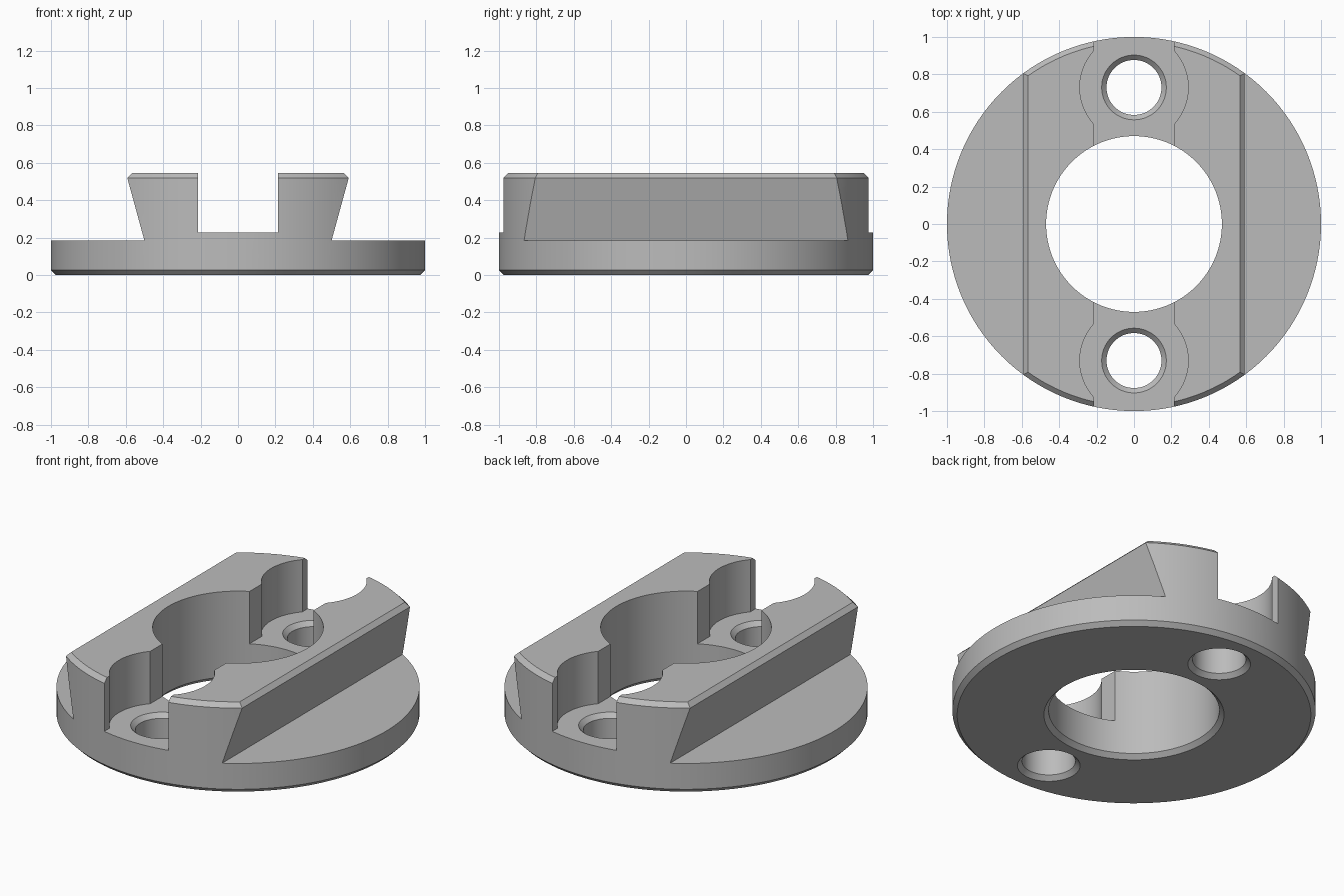
import bpy, bmesh, math

if "Cube" in bpy.data.objects:
    bpy.data.objects.remove(bpy.data.objects["Cube"], do_unlink=True)

# Main dimensions
BASE_TOP, FLOOR, TOP, BEVEL = 0.183, 0.227, 0.545, 0.026
HOLE_Y, HOLE_R, BORE_R = 0.73, 0.147, 0.47
SLOT_X, POCKET_R = 0.215, 0.29

metal = bpy.data.materials.new("plain_grey")
metal.use_nodes = True
grey = (0.5, 0.5, 0.5, 1)
metal.diffuse_color = grey
metal.node_tree.nodes["Principled BSDF"].inputs["Base Color"].default_value = grey


def make_object(name, bm):
    bmesh.ops.recalc_face_normals(bm, faces=bm.faces)
    mesh = bpy.data.meshes.new(name)
    bm.to_mesh(mesh)
    bm.free()
    mesh.materials.append(metal)
    obj = bpy.data.objects.new(name, mesh)
    bpy.context.collection.objects.link(obj)
    return obj


def lathe(name, profile, y=0, sides=128):
    """Stack of rings from (radius, z) pairs, capped at both ends."""
    bm = bmesh.new()
    rings = [[bm.verts.new((r * math.cos(i * math.tau / sides),
                            y + r * math.sin(i * math.tau / sides), z))
              for i in range(sides)] for r, z in profile]
    for low, high in zip(rings, rings[1:]):
        for i in range(sides):
            j = (i + 1) % sides
            bm.faces.new((low[i], low[j], high[j], high[i]))
    bm.faces.new(rings[0])
    bm.faces.new(rings[-1])
    return make_object(name, bm)


def prism(name, half_profile, length=2.4):
    """Mirrored (x, z) half profile extruded along y."""
    points = half_profile + [(-x, z) for x, z in reversed(half_profile)]
    bm = bmesh.new()
    face = bm.faces.new([bm.verts.new((x, -length / 2, z)) for x, z in points])
    result = bmesh.ops.extrude_face_region(bm, geom=[face])
    verts = [v for v in result["geom"] if isinstance(v, bmesh.types.BMVert)]
    bmesh.ops.translate(bm, verts=verts, vec=(0, length, 0))
    return make_object(name, bm)


def boolean(obj, tool, operation="DIFFERENCE"):
    mod = obj.modifiers.new(operation.title(), "BOOLEAN")
    mod.operation, mod.solver, mod.object = operation, "EXACT", tool
    bpy.context.view_layer.objects.active = obj
    bpy.ops.object.modifier_apply(modifier=mod.name)
    bpy.data.objects.remove(tool, do_unlink=True)


# Round blank, chamfered at both rims
body = lathe("dovetail_flange", [(1 - BEVEL, 0), (1, BEVEL), (1, TOP - BEVEL),
                                 (1 - BEVEL, TOP)])

# Keep the flange and the undercut dovetail rail
boolean(body, prism("rail_shape", [
    (1.2, -0.1), (1.2, BASE_TOP), (0.5, BASE_TOP), (0.592, TOP - BEVEL),
    (0.592 - BEVEL, TOP), (0.592 - BEVEL, TOP + 0.1)]), "INTERSECT")

# Lengthwise slot
boolean(body, prism("slot_cutter", [(SLOT_X, FLOOR), (SLOT_X, 1)]))

# Centre bore, chamfered underneath
boolean(body, lathe("bore_cutter", [
    (BORE_R + 2 * BEVEL, -BEVEL), (BORE_R, BEVEL), (BORE_R, 1)]))

# Round screw pockets and chamfered through holes
for y in (-HOLE_Y, HOLE_Y):
    boolean(body, lathe("pocket_cutter", [(POCKET_R, FLOOR), (POCKET_R, 1)], y, 96))
    boolean(body, lathe("hole_cutter", [
        (HOLE_R + 2 * BEVEL, -BEVEL), (HOLE_R, BEVEL),
        (HOLE_R, FLOOR - BEVEL), (HOLE_R + 2 * BEVEL, FLOOR + BEVEL)], y, 64))

bpy.ops.object.select_all(action="DESELECT")
body.select_set(True)
bpy.context.view_layer.objects.active = body
bpy.ops.object.shade_smooth_by_angle(angle=math.radians(25))
